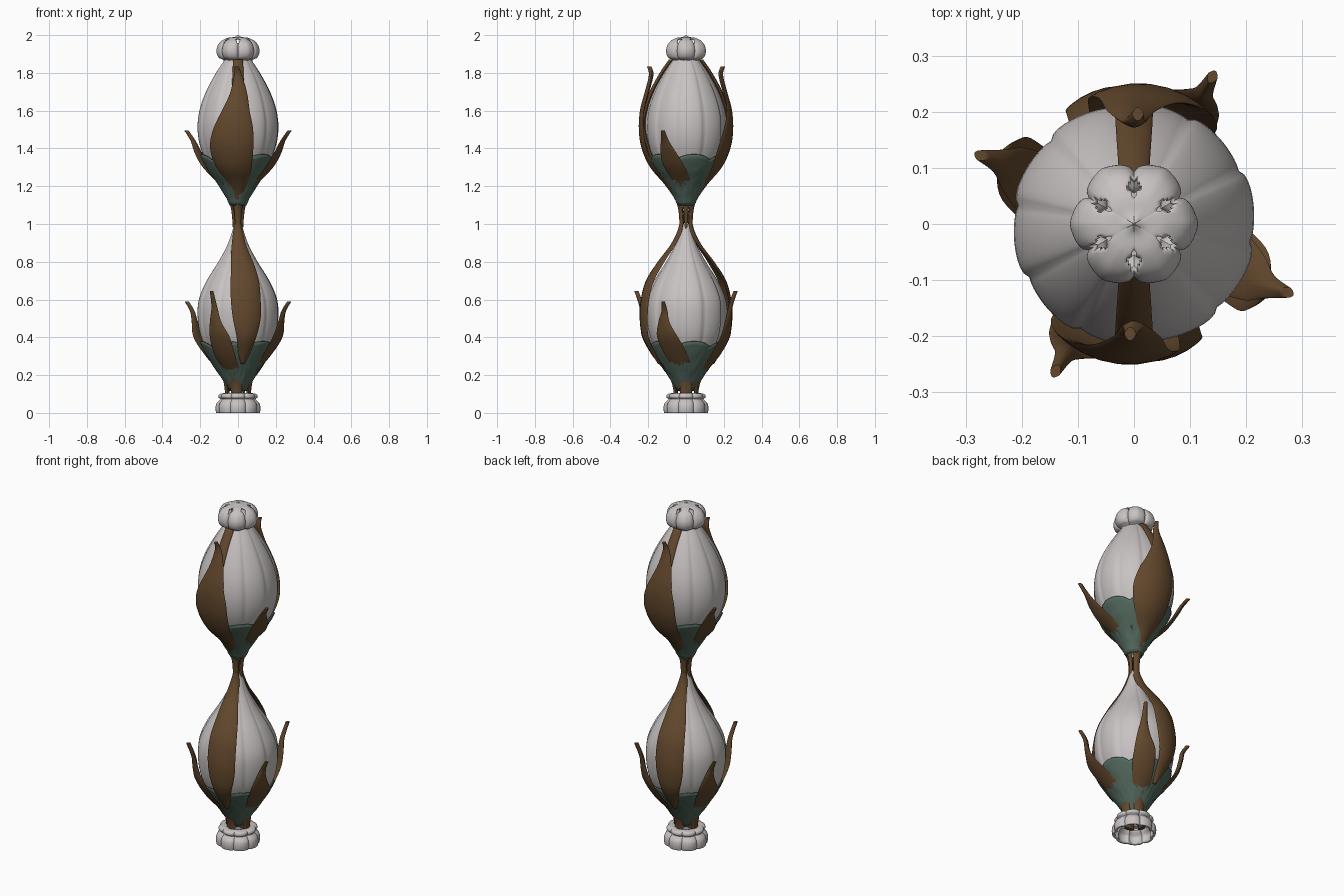
import bpy, bmesh
from math import sin, cos, pi, radians, floor

cube = bpy.data.objects.get("Cube")
if cube:
    bpy.data.objects.remove(cube)


def material(name, rgb):
    m = bpy.data.materials.new(name)
    m.use_nodes = True
    m.diffuse_color = (*rgb, 1)
    m.node_tree.nodes["Principled BSDF"].inputs["Base Color"].default_value = (*rgb, 1)
    return m


PALE = material("pale petal", (0.58, 0.54, 0.54))
BROWN = material("brown leaf", (0.125, 0.065, 0.026))
GREEN = material("dull green", (0.085, 0.14, 0.11))


def spline(points, steps):
    """Catmull-Rom samples through tuples of any length."""
    p = [points[0]] + list(points) + [points[-1]]
    out = []
    for i in range(1, len(p) - 2):
        for s in range(steps):
            t = s / steps
            out.append([b + 0.5 * t * (c - a + t * (2 * a - 5 * b + 4 * c - d
                        + t * (3 * (b - c) + d - a)))
                        for a, b, c, d in zip(*p[i - 1:i + 3])])
    return out + [list(points[-1])]


def loft(name, rings, mat, cap=False, angle=40):
    """Skin closed rings of points into one smooth object."""
    bm = bmesh.new()
    rows = [[bm.verts.new(v) for v in ring] for ring in rings]
    n = len(rows[0])
    for a, b in zip(rows, rows[1:]):
        for i in range(n):
            bm.faces.new((a[i], a[(i + 1) % n], b[(i + 1) % n], b[i]))
    if cap:
        bm.faces.new(rows[0][::-1])
        bm.faces.new(rows[-1])
    bmesh.ops.recalc_face_normals(bm, faces=bm.faces)
    mesh = bpy.data.meshes.new(name)
    bm.to_mesh(mesh)
    bm.free()
    mesh.materials.append(mat)
    ob = bpy.data.objects.new(name, mesh)
    bpy.context.collection.objects.link(ob)
    bpy.ops.object.select_all(action='DESELECT')
    ob.select_set(True)
    bpy.context.view_layer.objects.active = ob
    bpy.ops.object.shade_smooth_by_angle(angle=radians(angle))
    return ob


def revolve(name, profile, mat, shape, segments=96, steps=4, cap=False):
    """Turn an (r, z) profile; shape(r, z, angle) returns the altered r and z."""
    rings = []
    for r, z in spline(profile, steps):
        ring = []
        for i in range(segments):
            a = 2 * pi * i / segments
            q, h = shape(r, z, a)
            ring.append((q * cos(a), q * sin(a), h))
        rings.append(ring)
    return loft(name, rings, mat, cap)


def solidify(ob, thickness):
    mod = ob.modifiers.new("thickness", 'SOLIDIFY')
    mod.thickness = thickness
    mod.offset = -1


def leaf(name, path, thick=0.011, curl=0.0):
    """Pair of opposite leaves; path holds (z, r, degrees, half width)."""
    n = 20
    for side, turn in (("front", 0), ("back", pi)):
        rings = []
        for z, r, deg, w in spline(path, 5):
            r = max(r, 0.012)
            ring = []
            for i in range(n):
                t = 2 * pi * i / n
                c = cos(t)
                # rounded blade wrapped about the axis, with a soft midrib
                q = r - thick + thick * sin(t) * (1.1 - 0.5 * c * c) + curl * w * c * c
                a = radians(deg) + turn + w * c / max(r, 0.045)
                ring.append((q * cos(a), q * sin(a), z))
            rings.append(ring)
        loft(side + "_" + name, rings, BROWN, cap=True, angle=60)


# Pleated buds
def pleat(r, z, a):
    u = a * 10 / (2 * pi) + 0.25
    saw = u - floor(u)
    return r * (0.965 + 0.045 * saw ** 0.6 * (1 - saw ** 12)), z


upper = [(0.02, 1.08), (0.085, 1.2), (0.155, 1.3), (0.2, 1.4), (0.217, 1.5),
         (0.207, 1.6), (0.172, 1.7), (0.118, 1.8), (0.07, 1.87)]
lower = [(0.025, 0.1), (0.085, 0.2), (0.15, 0.3), (0.198, 0.4), (0.216, 0.5),
         (0.21, 0.6), (0.168, 0.7), (0.105, 0.8), (0.052, 0.9), (0.02, 1.0)]
revolve("upper_bud", upper, PALE, pleat, segments=120, cap=True)
revolve("lower_bud", lower, PALE, pleat, segments=120, cap=True)


# Scalloped green cups under each bud
def cup(name, profile, base, top):
    samples = spline(profile, 12)

    def radius_at(z):
        return min(samples, key=lambda s: abs(s[1] - z))[0]

    rings = []
    for k in range(15):
        ring = []
        for i in range(96):
            a = 2 * pi * i / 96
            rim = top + 0.035 * abs(sin(3 * a + 0.9)) ** 0.6
            z = base + (rim - base) * k / 14
            q = radius_at(z) + 0.006
            ring.append((q * cos(a), q * sin(a), z))
        rings.append(ring)
    solidify(loft(name, rings, GREEN), 0.006)


cup("upper_cup", upper, 1.1, 1.335)
cup("lower_cup", lower, 0.12, 0.345)

# Large leaves climbing the upper bud
leaf("upper_leaf", [
    (0.97, 0.032, -90, 0.034), (1.1, 0.045, -90, 0.038), (1.2, 0.105, -90, 0.055),
    (1.3, 0.19, -98, 0.105), (1.4, 0.235, -100, 0.128), (1.5, 0.25, -97, 0.116),
    (1.6, 0.243, -93, 0.078), (1.7, 0.217, -89, 0.046), (1.79, 0.195, -90, 0.022),
    (1.835, 0.207, -92, 0.011)])

# Straps running up to the crown
leaf("strap", [
    (1.3, 0.175, -90, 0.035), (1.5, 0.233, -90, 0.036), (1.6, 0.225, -90, 0.036),
    (1.7, 0.192, -90, 0.035), (1.8, 0.138, -90, 0.032), (1.87, 0.09, -90, 0.03)])

# Large leaves hanging over the lower bud
leaf("hanging_leaf", [
    (1.1, 0.042, -90, 0.036), (1.0, 0.034, -90, 0.036), (0.9, 0.075, -86, 0.045),
    (0.8, 0.15, -80, 0.066), (0.7, 0.213, -79, 0.082), (0.6, 0.24, -79, 0.086),
    (0.5, 0.247, -78, 0.08), (0.4, 0.232, -78, 0.056), (0.31, 0.182, -79, 0.032),
    (0.26, 0.15, -80, 0.01)])

# Side leaves with flared tips
leaf("upper_side_leaf", [
    (0.96, 0.025, 0, 0.02), (1.1, 0.04, 0, 0.024), (1.2, 0.095, -10, 0.046),
    (1.3, 0.187, -20, 0.06), (1.38, 0.24, -24, 0.046), (1.44, 0.272, -25, 0.024),
    (1.495, 0.31, -24, 0.01)], curl=0.15)
leaf("lower_side_leaf", [
    (0.06, 0.068, 0, 0.035), (0.13, 0.07, 0, 0.036), (0.2, 0.09, -6, 0.044),
    (0.3, 0.17, -18, 0.066), (0.4, 0.24, -25, 0.062), (0.48, 0.265, -27, 0.034),
    (0.54, 0.278, -25, 0.018), (0.59, 0.308, -24, 0.01)], curl=0.15)

# Short leaves at the foot
leaf("short_leaf", [
    (0.06, 0.065, -98, 0.036), (0.13, 0.068, -100, 0.036), (0.2, 0.095, -107, 0.042),
    (0.3, 0.18, -114, 0.062), (0.4, 0.24, -115, 0.06), (0.48, 0.262, -118, 0.036),
    (0.56, 0.276, -118, 0.018), (0.645, 0.308, -118, 0.01)], curl=0.1)


# Six-lobed crown, pierced between the lobes
def crown_lobes(r, z, a):
    lobe = abs(cos(3 * a))
    return r * (0.84 + 0.17 * lobe ** 0.5 + 0.02 * lobe ** 20), z


crown = revolve("crown", [
    (0.04, 1.85), (0.075, 1.85), (0.074, 1.868), (0.098, 1.88), (0.11, 1.905),
    (0.108, 1.935), (0.09, 1.965), (0.055, 1.985), (0.02, 1.99), (0.002, 2.0)],
    PALE, crown_lobes)
bm = bmesh.new()
bm.from_mesh(crown.data)
holes = []
for f in bm.faces:
    c = f.calc_center_median()
    reach = c.xy.length
    wave = abs(cos(3 * c.xy.angle_signed((1, 0)))) if reach > 0.01 else 1
    if c.z > 1.955 and wave < 0.5 - abs(reach - 0.066) * 22:
        holes.append(f)
bmesh.ops.delete(bm, geom=holes, context='FACES')
bm.to_mesh(crown.data)
bm.free()
solidify(crown, 0.008)


# Lobed foot, open underneath
def foot_lobes(r, z, a):
    return r * (0.9 + 0.1 * abs(cos(4 * a)) ** 0.5), z


foot = revolve("foot", [
    (0.116, 0), (0.119, 0.025), (0.114, 0.05), (0.098, 0.068), (0.094, 0.074),
    (0.104, 0.083), (0.1, 0.098), (0.08, 0.104), (0.055, 0.1)], PALE, foot_lobes)
solidify(foot, 0.014)
